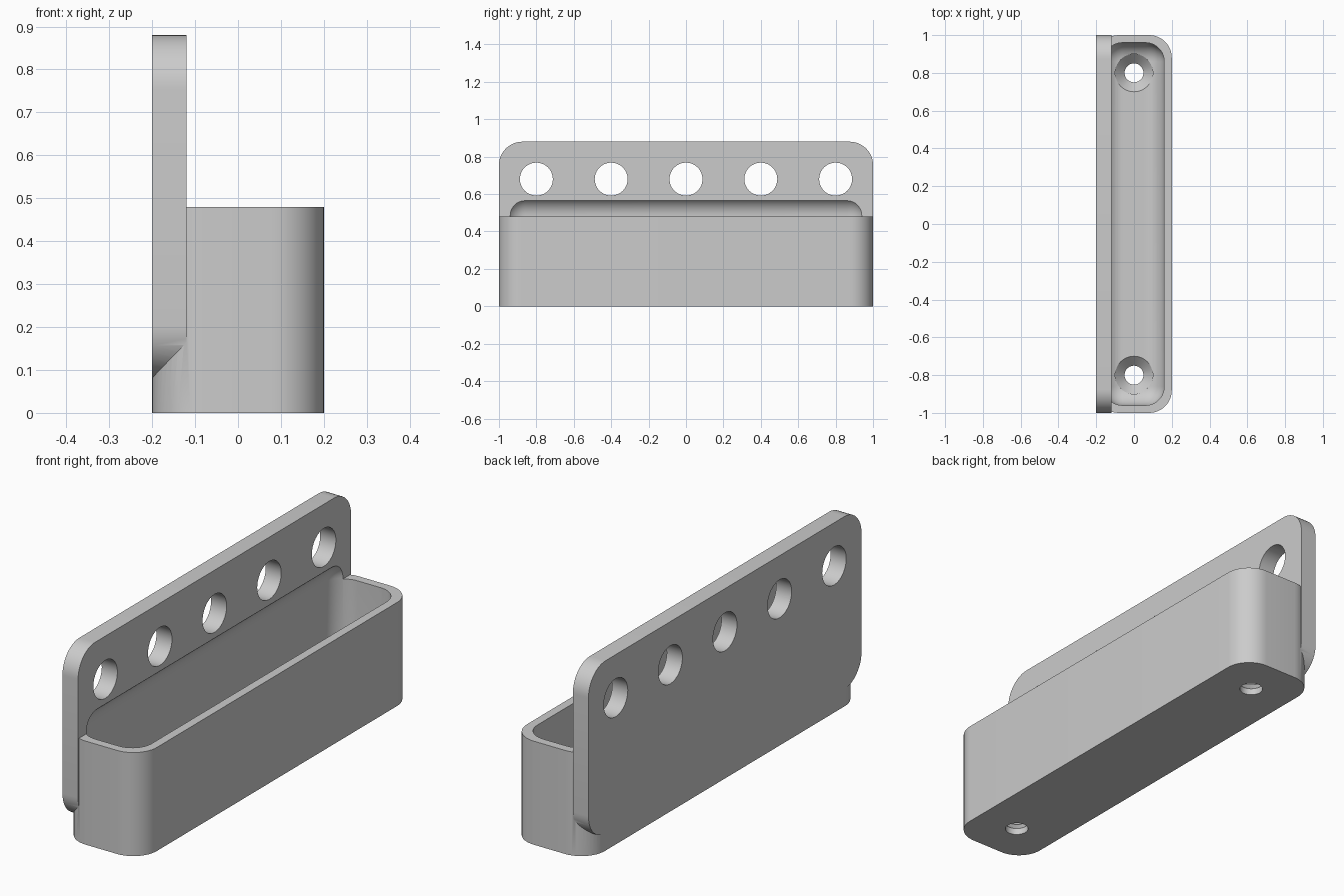
import bpy, bmesh, math
from mathutils import Matrix

default = bpy.data.objects.get("Cube")
if default:
    bpy.data.objects.remove(default, do_unlink=True)

LENGTH, WIDTH = 2.0, 0.4
PLATE, WALL, FLOOR = 0.08, 0.04, 0.08
TRAY_TOP, PLATE_TOP = 0.48, 0.88
CORNER, FILLET = 0.12, 0.1
BACK = -WIDTH / 2

grey = bpy.data.materials.new("light_grey")
grey.use_nodes = True
grey.diffuse_color = (0.6, 0.6, 0.6, 1)
grey.node_tree.nodes["Principled BSDF"].inputs["Base Color"].default_value = grey.diffuse_color


def finish(name, bm):
    bmesh.ops.recalc_face_normals(bm, faces=bm.faces)
    mesh = bpy.data.meshes.new(name)
    bm.to_mesh(mesh)
    bm.free()
    mesh.materials.append(grey)
    obj = bpy.data.objects.new(name, mesh)
    bpy.context.collection.objects.link(obj)
    return obj


def rounded_box(name, low, high, radius, axis=None):
    """Box between two corners; rounds edges along one axis, or all edges."""
    bm = bmesh.new()
    bmesh.ops.create_cube(bm, size=1)
    for v in bm.verts:
        v.co = [l + (c + 0.5) * (h - l) for c, l, h in zip(v.co, low, high)]
    edges = [e for e in bm.edges if axis is None or
             abs((e.verts[0].co - e.verts[1].co).normalized()[axis]) > 0.9]
    bmesh.ops.bevel(bm, geom=edges, offset=radius, segments=12,
                    profile=0.5, affect='EDGES')
    return finish(name, bm)


def lathe(name, profile, centre):
    """Solid of revolution about the vertical axis from (radius, height) points."""
    bm = bmesh.new()
    pts = [(0, profile[0][1])] + profile + [(0, profile[-1][1])]
    verts = [bm.verts.new((r, 0, z)) for r, z in pts]
    edges = [bm.edges.new(pair) for pair in zip(verts, verts[1:])]
    bmesh.ops.spin(bm, geom=verts + edges, axis=(0, 0, 1), cent=(0, 0, 0),
                   angle=math.tau, steps=48)
    bmesh.ops.remove_doubles(bm, verts=bm.verts, dist=0.0001)
    bmesh.ops.translate(bm, verts=bm.verts, vec=centre)
    return finish(name, bm)


def peg_hole(y):
    bm = bmesh.new()
    turn = Matrix.Translation((BACK + PLATE / 2, y, 0.68)) @ Matrix.Rotation(math.pi / 2, 4, 'Y')
    bmesh.ops.create_cone(bm, cap_ends=True, segments=48, radius1=0.088,
                          radius2=0.088, depth=PLATE * 2, matrix=turn)
    return finish("peg_hole_cutter", bm)


def combine(target, tool, operation):
    mod = target.modifiers.new("boolean", 'BOOLEAN')
    mod.operation, mod.solver, mod.object = operation, 'EXACT', tool
    tool.hide_render = True
    bpy.context.view_layer.objects.active = target
    bpy.ops.object.modifier_apply(modifier=mod.name)
    bpy.data.objects.remove(tool, do_unlink=True)


# Tray body joined to the upright back plate
rack = rounded_box("tray_with_back_plate", (BACK, -LENGTH / 2, 0),
                   (-BACK, LENGTH / 2, TRAY_TOP), CORNER, axis=2)
plate = rounded_box("back_plate", (BACK, -LENGTH / 2, 0.08),
                    (BACK + PLATE, LENGTH / 2, PLATE_TOP), CORNER + 0.005, axis=0)
combine(rack, plate, 'UNION')

# Filleted cavity, which also scoops into the plate
inner_x, inner_y = WIDTH / 2 - WALL, LENGTH / 2 - WALL
cavity = rounded_box("cavity_cutter", (-inner_x, -inner_y, FLOOR),
                     (inner_x, inner_y, TRAY_TOP + FILLET + 0.005), FILLET)
combine(rack, cavity, 'DIFFERENCE')

# Countersunk screw holes in the floor
for side in (-1, 1):
    screw = lathe("screw_hole_cutter",
                  [(0.05, -0.1), (0.05, 0.03), (0.1, FLOOR), (0.1, 0.2)],
                  (0, side * 0.8, 0))
    combine(rack, screw, 'DIFFERENCE')

# Row of round holes through the plate
for i in range(-2, 3):
    combine(rack, peg_hole(i * 0.4), 'DIFFERENCE')

bpy.ops.object.select_all(action='DESELECT')
rack.select_set(True)
bpy.context.view_layer.objects.active = rack
bpy.ops.object.shade_smooth_by_angle(angle=math.radians(30))
